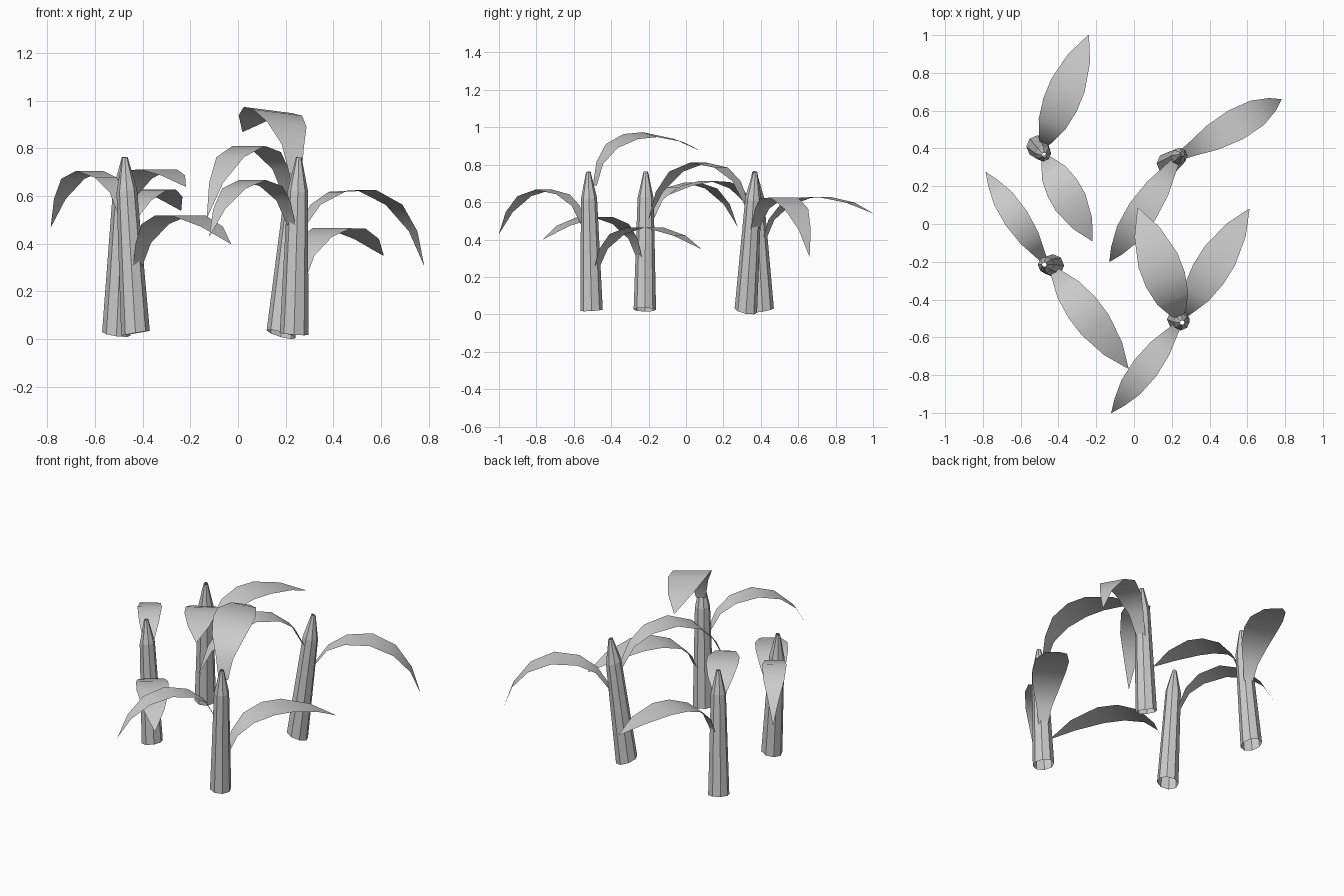
import bpy, math
from mathutils import Vector

if "Cube" in bpy.data.objects:
    bpy.data.objects.remove(bpy.data.objects["Cube"])

# stalk: base centre, tip centre, leaves (base height, tip xyz, bow, style, width factor, roll)
PLANTS = {
    "back_left": ((-.51, .41, .022), (-.475, .365, .762),
                  [(.40, (-.24, 1.0, .54), .26, "flat", .95, 0),
                   (.52, (-.22, -.09, .64), .27, "flat", .9, 0)]),
    "back_right": ((.18, .32, .02), (.255, .37, .762),
                   [(.45, (.78, .66, .31), .395, "droop", 1, 0),
                    (.58, (-.13, -.2, .51), .415, "droop", .95, 0)]),
    "front_left": ((-.43, -.22, .025), (-.475, -.215, .762),
                   [(.50, (-.785, .275, .47), .395, "droop", .8, 0),
                    (.29, (-.03, -.765, .40), .28, "flat", .9, 0)]),
    "front_right": ((.235, -.505, .022), (.255, -.522, .762),
                    [(.69, (.02, .085, .87), .30, "flat", 1.1, .12),
                     (.24, (.61, .08, .35), .27, "flat", .95, 0),
                     (.47, (-.12, -1.0, .43), .375, "droop", .85, 0)]),
}
SIDES = 8
STALK = [(0, .06), (.81, .043), (1, .012)]            # height fraction, radius
# along chord, arch height, half width
LEAF = {
    "flat": [(0, 0, .025), (.096, .56, .045), (.24, .91, .08), (.425, 1, .1),
             (.594, .89, .1), (.82, .505, .065), (1, 0, .002)],
    "droop": [(0, 0, .025), (.087, .53, .043), (.228, .84, .07), (.45, 1, .085),
              (.68, .88, .073), (.866, .52, .037), (1, 0, .001)],
}


def add_mesh(name, verts, faces, smooth):
    me = bpy.data.meshes.new(name)
    me.from_pydata(verts, [], faces)
    for p in me.polygons:
        p.use_smooth = smooth
    ob = bpy.data.objects.new(name, me)
    bpy.context.collection.objects.link(ob)


# tapered open tube, rings sloped with the lean
def stalk(name, base, tip):
    axis = tip - base
    lean = Vector((axis.x, axis.y)) / axis.z
    verts = []
    for f, r in STALK:
        c = base + axis * f
        for i in range(SIDES):
            a = math.tau * i / SIDES
            dx, dy = r * math.cos(a), r * math.sin(a)
            verts.append(c + Vector((dx, dy, -2.8 * (lean.x * dx + lean.y * dy))))
    faces = [(k * SIDES + i, k * SIDES + (i + 1) % SIDES,
              (k + 1) * SIDES + (i + 1) % SIDES, (k + 1) * SIDES + i)
             for k in range(len(STALK) - 1) for i in range(SIDES)]
    add_mesh(name, verts, faces, False)


# single-sheet arched leaf starting on the stalk surface
def leaf(name, base, tip, z, end, bow, style, width, roll):
    root = base + (tip - base) * ((z - base.z) / (tip.z - base.z))
    out = Vector((end.x - root.x, end.y - root.y, 0)).normalized()
    root += out * .035
    chord = end - root
    side = Vector((-out.y, out.x, 0))
    up = chord.cross(side).normalized()
    across = (side + Vector((0, 0, roll))) * width
    verts = []
    for t, h, w in LEAF[style]:
        c = root + chord * t + up * (h * bow * chord.length)
        verts += [c - across * w, c + across * w]
    n = len(LEAF[style]) - 1
    faces = [(2 * i, 2 * i + 2, 2 * i + 3, 2 * i + 1) for i in range(n)]
    add_mesh(name, verts, faces, True)


for where, (base, tip, leaves) in PLANTS.items():
    base, tip = Vector(base), Vector(tip)
    stalk(where + "_stalk", base, tip)
    for n, (z, end, *shape) in enumerate(leaves, 1):
        leaf(f"{where}_leaf_{n}", base, tip, z, Vector(end), *shape)
